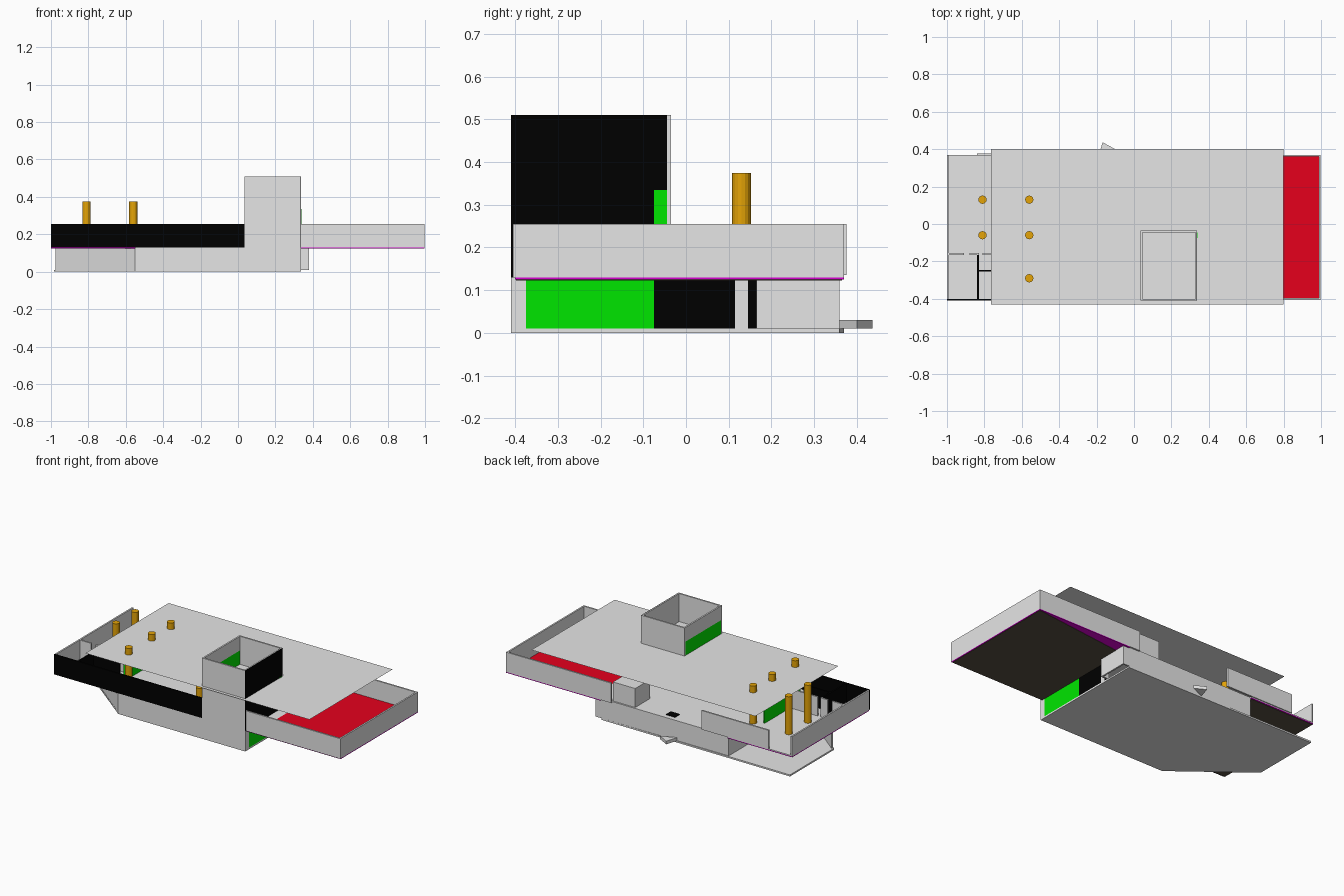
import bpy, bmesh, math

if "Cube" in bpy.data.objects:
    bpy.data.objects.remove(bpy.data.objects["Cube"])


def material(name, r, g, b):
    m = bpy.data.materials.new(name)
    m.diffuse_color = (r, g, b, 1)
    m.use_nodes = True
    m.node_tree.nodes["Principled BSDF"].inputs["Base Color"].default_value = m.diffuse_color
    return m


GREY = material("pale_grey", 0.79, 0.79, 0.79)
BLACK = material("black", 0.0, 0.0, 0.0)
GREEN = material("green", 0.0, 0.79, 0.0)
RED = material("red", 0.79, 0.0, 0.012)
PURPLE = material("purple", 0.7, 0.0, 0.66)
GOLD = material("gold", 0.78, 0.37, 0.002)
BROWN = material("dark_brown", 0.1, 0.08, 0.055)


def finish(name, bm, mat):
    bmesh.ops.recalc_face_normals(bm, faces=bm.faces)
    me = bpy.data.meshes.new(name)
    bm.to_mesh(me)
    bm.free()
    me.materials.append(mat)
    ob = bpy.data.objects.new(name, me)
    bpy.context.collection.objects.link(ob)
    return ob


def prism(name, pts, z0, z1, mat):
    """Vertical extrusion of a plan outline; a flat sheet when z0 equals z1."""
    bm = bmesh.new()
    f = bm.faces.new([bm.verts.new((x, y, z0)) for x, y in pts])
    if z1 > z0:
        new = bmesh.ops.extrude_face_region(bm, geom=[f])["geom"]
        bmesh.ops.translate(bm, vec=(0, 0, z1 - z0),
                            verts=[v for v in new if isinstance(v, bmesh.types.BMVert)])
    return finish(name, bm, mat)


def box(name, x0, x1, y0, y1, z0, z1, mat):
    return prism(name, [(x0, y0), (x1, y0), (x1, y1), (x0, y1)], z0, z1, mat)


def column(name, x, y, z0, z1, r=0.022):
    pts = [(x + r * math.cos(i * math.pi / 8), y + r * math.sin(i * math.pi / 8)) for i in range(16)]
    return prism(name, pts, z0, z1, GOLD)


F, R = 0.13, 0.255  # upper floor level, parapet top
E = 0.338           # right face of the tower

# Ground slab with its slanted corner, and the rear step
prism("ground_slab", [(E, -0.41), (E, 0.36), (-0.985, 0.37), (-0.985, -0.07), (-0.55, -0.41)],
      0.0, 0.01, GREY)
prism("rear_step", [(-0.19, 0.36), (-0.1, 0.4), (-0.168, 0.437)], 0.01, 0.03, GREY)

# Ground storey walls
box("ground_front_wall", -0.55, E, -0.41, -0.40, 0.01, F, GREY)
prism("slanted_wall", [(-0.55, -0.41), (-0.55, -0.397), (-0.975, -0.06), (-0.975, -0.073)], 0.01, 0.125, GREY)
box("ground_back_wall", -0.54, 0.38, 0.35, 0.36, 0.01, F, GREY)
box("ground_left_wall", -0.55, -0.54, -0.05, 0.36, 0.01, F, GREY)
for i, (y0, y1, m) in enumerate([(-0.40, -0.375, GREY), (-0.375, -0.075, GREEN), (-0.075, 0.115, BLACK),
                                 (0.115, 0.145, GREY), (0.145, 0.165, BLACK)]):
    box(f"ground_right_wall_{i}", E - 0.01, E, y0, y1, 0.01, F, m)
box("ground_bay_front", E - 0.01, 0.38, 0.165, 0.175, 0.01, 0.125, GREY)
box("ground_bay_side", 0.37, 0.38, 0.175, 0.35, 0.01, 0.125, GREY)

# Upper floors with purple edges and dark undersides
box("left_slab", -1.0, -0.55, -0.40, 0.37, 0.125, F, PURPLE)
box("right_slab", E, 0.998, -0.40, 0.37, 0.125, F, PURPLE)
prism("right_underside", [(E, -0.398), (0.994, -0.398), (0.994, 0.365), (E, 0.29)], 0.123, 0.125, BROWN)
box("left_underside", -0.998, -0.552, -0.398, 0.365, 0.123, 0.125, BROWN)
box("grey_floor_left", -0.99, -0.55, -0.40, 0.37, F, 0.135, GREY)
box("grey_floor_middle", -0.55, 0.40, -0.40, 0.36, F, 0.135, GREY)
box("red_floor", 0.40, 0.988, -0.395, 0.36, F, 0.135, RED)
box("terrace_opening", -0.155, -0.09, 0.28, 0.33, 0.135, 0.138, BLACK)

# Upper storey band
box("band_front_left", -1.0, 0.035, -0.41, -0.40, F, R, BLACK)
box("band_front_right", E, 0.998, -0.405, -0.395, F, R, GREY)
box("band_left_side", -1.0, -0.99, -0.40, 0.37, F, R, GREY)
box("band_right_side", 0.988, 0.998, -0.395, 0.37, F, R, GREY)
box("band_back_right", 0.265, 0.988, 0.36, 0.37, F, R, GREY)
box("band_back_left", -0.84, -0.37, 0.366, 0.376, 0.135, R, GREY)

# Rear stair box beside the terrace
box("stair_box", 0.11, 0.265, 0.20, 0.35, 0.135, R, GREY)

# Inner partitions at the left end
box("room_divider", -0.84, -0.83, -0.40, -0.165, 0.135, R, BLACK)
box("short_divider", -0.83, -0.65, -0.255, -0.245, 0.135, R, BLACK)
for i, (x0, x1) in enumerate([(-0.99, -0.91), (-0.88, -0.83), (-0.81, -0.62)]):
    box(f"room_wall_{i}", x0, x1, -0.165, -0.155, 0.135, R, GREY)
box("inner_green_wall", -0.62, -0.61, -0.255, 0.1, 0.135, R, GREEN)

# Tower: open-topped shaft, black outside on the right, with a green strip
box("tower_front", 0.035, E - 0.003, -0.41, -0.40, F, 0.51, GREY)
box("tower_back", 0.035, E, -0.045, -0.035, F, 0.51, GREY)
box("tower_right", E - 0.01, E - 0.003, -0.40, -0.045, F, 0.51, GREY)
box("tower_right_cladding", E - 0.003, E, -0.41, -0.045, F, 0.51, BLACK)
box("tower_left_lower", 0.035, 0.045, -0.40, -0.045, F, R, GREY)
box("tower_left_glass", 0.035, 0.045, -0.40, -0.045, R, 0.42, GREEN)
box("tower_left_upper", 0.035, 0.045, -0.40, -0.045, 0.42, 0.51, GREY)
box("tower_side_glass", E - 0.002, E + 0.002, -0.075, -0.045, R, 0.335, GREEN)

# Roof sheet without thickness
box("roof_plate", -0.765, 0.80, -0.43, 0.40, 0.333, 0.333, GREY)

# Round columns
for i, (x, y) in enumerate([(-0.81, 0.13), (-0.81, -0.06), (-0.56, 0.13), (-0.56, -0.06), (-0.56, -0.29)]):
    column(f"column_{i}", x, y, 0.01, 0.375)
column("inner_column", -0.065, -0.29, 0.01, R)
